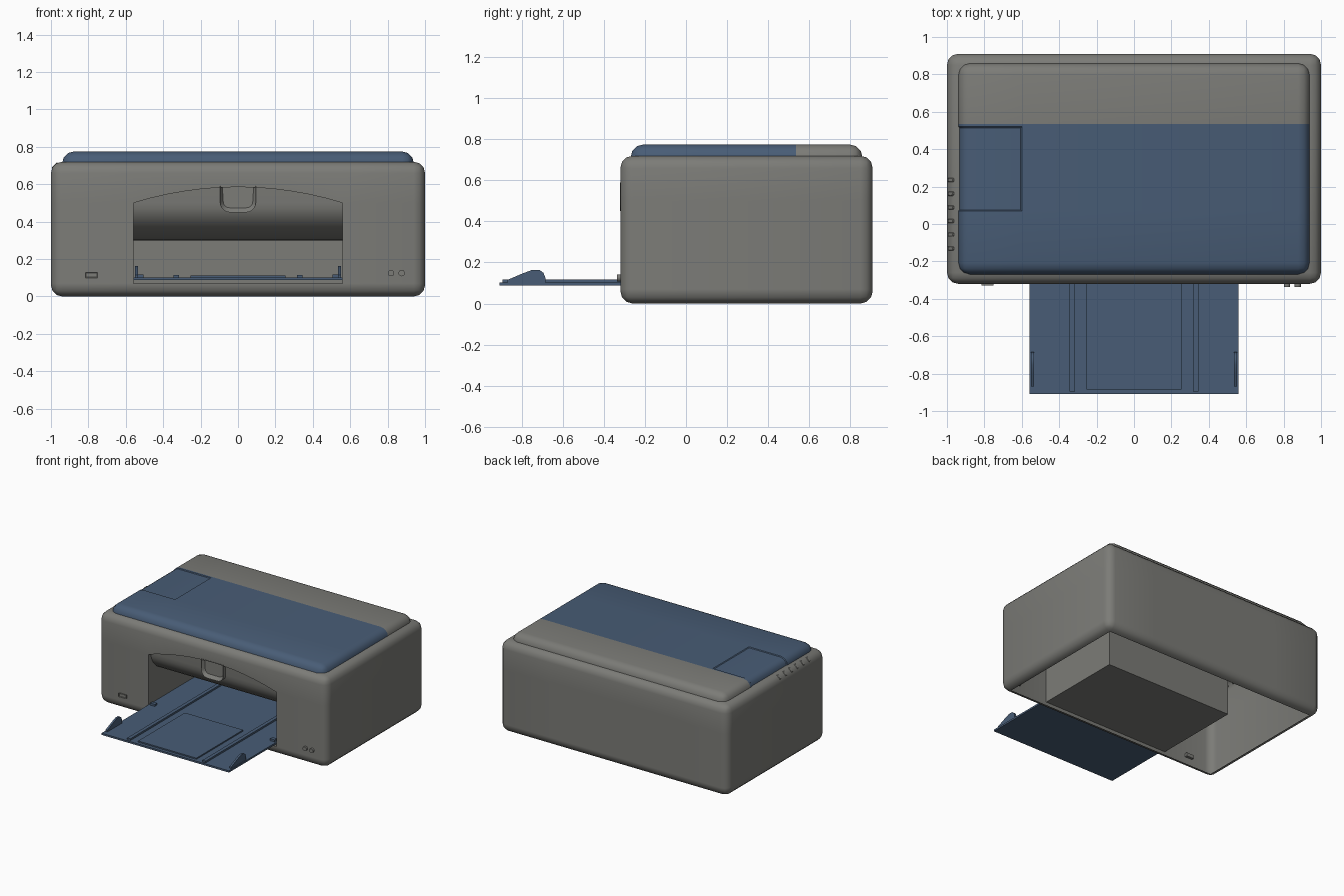
import bpy, bmesh
from math import sin, cos, pi, radians
from mathutils import Matrix, Vector

if "Cube" in bpy.data.objects:
    bpy.data.objects.remove(bpy.data.objects["Cube"])


def material(name, colour):
    m = bpy.data.materials.new(name)
    m.use_nodes = True
    m.diffuse_color = colour
    m.node_tree.nodes["Principled BSDF"].inputs["Base Color"].default_value = colour
    return m


GREY = material("warm grey plastic", (0.2, 0.2, 0.185, 1))
BLUE = material("slate blue plastic", (0.065, 0.108, 0.18, 1))


def finish(name, bm, *mats):
    """Turn a bmesh into an object, smooth except at sharp edges."""
    bm.normal_update()
    for f in bm.faces:
        f.smooth = True
    for e in bm.edges:
        e.smooth = e.calc_face_angle(pi) < radians(36)
    mesh = bpy.data.meshes.new(name)
    bm.to_mesh(mesh)
    bm.free()
    for m in mats:
        mesh.materials.append(m)
    ob = bpy.data.objects.new(name, mesh)
    bpy.context.collection.objects.link(ob)
    return ob


def box(lo, hi, bevel=0, segments=3):
    bm = bmesh.new()
    lo, hi = Vector(lo), Vector(hi)
    mat = Matrix.Translation((lo + hi) / 2) @ Matrix.Diagonal((*(hi - lo), 1))
    bmesh.ops.create_cube(bm, size=1, matrix=mat)
    if bevel:
        bmesh.ops.bevel(bm, geom=bm.edges[:], offset=bevel, segments=segments,
                        profile=0.5, affect='EDGES')
    return bm


def prism(points, depth):
    """Polygon of 3D points, extruded along a vector into a closed solid."""
    bm = bmesh.new()
    face = bm.faces.new([bm.verts.new(p) for p in points])
    new = bmesh.ops.extrude_face_region(bm, geom=[face], use_keep_orig=True)["geom"]
    bmesh.ops.translate(bm, vec=depth, verts=[g for g in new if isinstance(g, bmesh.types.BMVert)])
    bmesh.ops.recalc_face_normals(bm, faces=bm.faces[:])
    return bm


def cut(bm, axis, *positions):
    for p in positions:
        v = Vector((0, 0, 0))
        v[axis] = 1
        bmesh.ops.bisect_plane(bm, geom=bm.verts[:] + bm.edges[:] + bm.faces[:],
                               dist=1e-5, plane_co=v * p, plane_no=v)


def remove_faces(bm, rule):
    doomed = [f for f in bm.faces if rule(f.calc_center_median())]
    bmesh.ops.delete(bm, geom=doomed, context='FACES')


W = 0.56       # half width of the paper bay
FRONT = -0.32
FLOOR = 0.07

# Body shell: open underneath, arched opening in the front
bm = box((-1, FRONT, 0), (1, 0.91, 0.72), 0.06)
cut(bm, 0, *[W * i / 6 for i in range(-6, 7)])
cut(bm, 2, FLOOR, 0.5)
remove_faces(bm, lambda c: c.z < 0.001)
remove_faces(bm, lambda c: c.y < FRONT + 0.01 and abs(c.x) < W and FLOOR < c.z < 0.5)
for v in bm.verts:
    if v.co.y < FRONT + 0.01 and abs(v.co.z - 0.5) < 0.001 and abs(v.co.x) < W + 0.001:
        v.co.z += 0.085 * (1 - (v.co.x / W) ** 2)
finish("body_shell", bm, GREY)

# Paper bay: open at the front and top
bm = box((-W, FRONT, FLOOR), (W, 0.39, 0.6))
remove_faces(bm, lambda c: c.y < FRONT + 0.01 or c.z > 0.59)
finish("paper_bay", bm, GREY)

# Curved hood rolling back into the bay
arc = [pi / 2 * i / 10 for i in range(11)]
profile = [(-0.295, 0.61)] + [(-0.29 + 0.3 * (1 - cos(t)), 0.5 - 0.2 * sin(t)) for t in arc]
profile += [(0.38, 0.3), (0.38, 0.61)]
finish("bay_hood", prism([(-W, y, z) for y, z in profile], (2 * W, 0, 0)), GREY)

# Finger grip on the hood: rounded U block with a pocket
turn = [pi / 2 * i / 5 for i in range(6)]
outline = [(-0.095, 0.59)]
outline += [(-0.045 - 0.05 * cos(t), 0.5 - 0.05 * sin(t)) for t in turn]
outline += [(0.045 + 0.05 * sin(t), 0.5 - 0.05 * cos(t)) for t in turn]
outline += [(0.095, 0.59)]
bm = prism([(x, -0.322, z) for x, z in outline], (0, 0.08, 0))
face = min(bm.faces, key=lambda f: f.calc_center_median().y)
bmesh.ops.inset_region(bm, faces=[face], thickness=0.016, depth=0)
bmesh.ops.translate(bm, verts=face.verts[:], vec=(0, 0.024, 0.008))
finish("finger_grip", bm, GREY)

# Lid: blue front, grey rear strip, sunken control panel
SPLIT = 0.535
bm = box((-0.94, -0.27, 0.695), (0.94, 0.86, 0.775), 0.0)
edges = [e for e in bm.edges if max(v.co.z for v in e.verts) > 0.7]
bmesh.ops.bevel(bm, geom=edges, offset=0.062, segments=3, profile=0.5, affect='EDGES')
cut(bm, 0, -0.6)
cut(bm, 1, 0.07, 0.52, SPLIT)
bm.normal_update()
panel = []
for f in bm.faces:
    c = f.calc_center_median()
    f.material_index = 1 if c.y > SPLIT else 0
    if c.x < -0.6 and 0.07 < c.y < 0.52 and f.normal.z > 0.2:
        panel.append(f)
bmesh.ops.inset_region(bm, faces=panel, thickness=0.006, depth=-0.005, use_even_offset=True)
finish("scanner_lid", bm, BLUE, GREY)

# Paper tray with raised centre sheet and rails
finish("paper_tray", box((-W + 0.002, -0.91, 0.088), (W - 0.002, 0.38, 0.102)), BLUE)
finish("tray_centre", box((-0.255, -0.885, 0.1), (0.255, -0.3, 0.112)), BLUE)
fin = [(-0.87, 0.1), (-0.87, 0.115), (-0.8, 0.145), (-0.75, 0.164), (-0.715, 0.164),
       (-0.695, 0.15), (-0.685, 0.125), (-0.685, 0.1)]
for side, s in (("left", 1), ("right", -1)):
    x = 0.33 * s
    finish(f"tray_rail_{side}", box((x - 0.014, -0.895, 0.1), (x + 0.014, 0.37, 0.116)), BLUE)
    finish(f"tray_guide_{side}",
           prism([(s * 0.543 - 0.008, y, z) for y, z in fin], (0.016, 0, 0)), BLUE)
    finish(f"tray_stop_{side}",
           box((s * 0.525 - 0.02, -0.32, 0.1), (s * 0.525 + 0.02, -0.29, 0.118)), BLUE)

# Card slot: raised frame around a sunken face
bm = box((-0.815, -0.328, 0.1), (-0.75, -0.3, 0.128))
face = min(bm.faces, key=lambda f: f.calc_center_median().y)
bmesh.ops.inset_region(bm, faces=[face], thickness=0.005, depth=-0.005)
finish("card_slot", bm, GREY)

# Round sockets on the front
for i, x in enumerate((0.818, 0.875)):
    bm = bmesh.new()
    place = Matrix.Translation((x, -0.323, 0.125)) @ Matrix.Rotation(pi / 2, 4, 'X')
    bmesh.ops.create_cone(bm, cap_ends=True, segments=20, radius1=0.017, radius2=0.017,
                          depth=0.026, matrix=place)
    finish(f"front_socket_{i + 1}", bm, GREY)

# Row of keys along the right shoulder
for i in range(6):
    bm = box((-0.02, -0.011, -0.006), (0.02, 0.011, 0.006), 0.003, 1)
    key = finish(f"shoulder_key_{i + 1}", bm, GREY)
    key.location = (-0.978, 0.235 - 0.073 * i, 0.7)
    key.rotation_euler.y = radians(-45)
